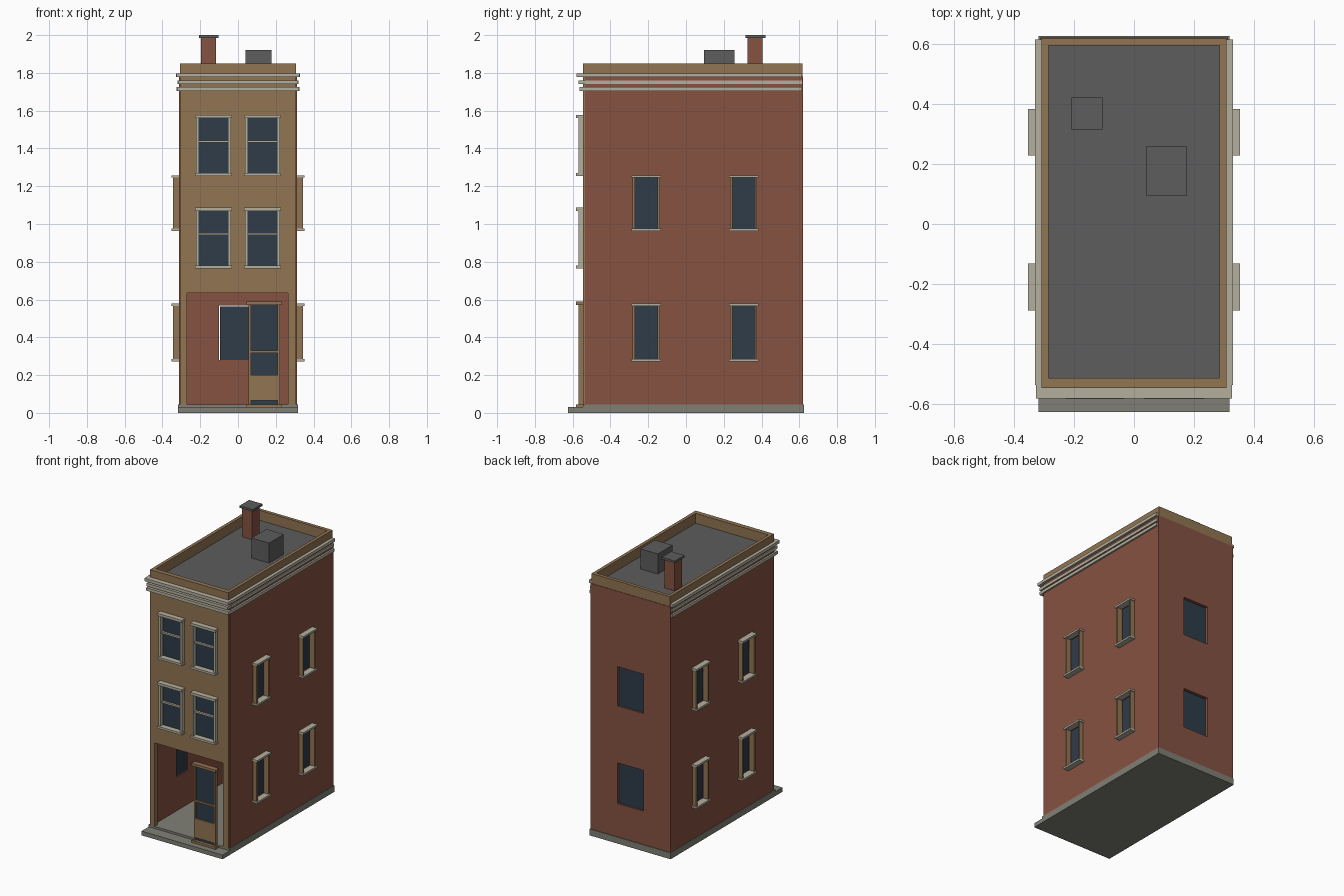
import bpy, bmesh
from mathutils import Vector

if "Cube" in bpy.data.objects:
    bpy.data.objects.remove(bpy.data.objects["Cube"], do_unlink=True)


def material(name, r, g, b):
    """Flat colour given as sRGB bytes, stored as linear."""
    lin = [((c / 255 + 0.055) / 1.055) ** 2.4 for c in (r, g, b)] + [1]
    m = bpy.data.materials.new(name)
    m.use_nodes = True
    m.diffuse_color = lin
    m.node_tree.nodes["Principled BSDF"].inputs["Base Color"].default_value = lin
    return m


BRICK = material("brick red", 134, 82, 66)
TAN = material("tan stone", 146, 117, 82)
CREAM = material("cream trim", 180, 175, 158)
GLASS = material("dark glass", 46, 60, 72)
ROOF = material("roof grey", 93, 93, 93)
CONCRETE = material("concrete", 128, 128, 118)


def finish(bm, name, mat):
    bmesh.ops.recalc_face_normals(bm, faces=bm.faces)
    mesh = bpy.data.meshes.new(name)
    bm.to_mesh(mesh)
    bm.free()
    mesh.materials.append(mat)
    ob = bpy.data.objects.new(name, mesh)
    bpy.context.collection.objects.link(ob)
    return ob


def boxes(name, mat, *extents):
    """One object made of boxes, each given as three (low, high) pairs."""
    bm = bmesh.new()
    for ext in extents:
        verts = bmesh.ops.create_cube(bm, size=1)["verts"]
        for v in verts:
            v.co = Vector([(lo + hi) / 2 + c * (hi - lo)
                           for c, (lo, hi) in zip(v.co, ext)])
    return finish(bm, name, mat)


def wall(name, mat, u_range, v_range, holes, place, thickness):
    """Flat wall with rectangular holes, thickened along a vector."""
    us = sorted({*u_range, *(u for h in holes for u in h[0])})
    vs = sorted({*v_range, *(v for h in holes for v in h[1])})
    bm = bmesh.new()
    grid = [[bm.verts.new(place(u, v)) for v in vs] for u in us]
    for i in range(len(us) - 1):
        for j in range(len(vs) - 1):
            u, v = (us[i] + us[i + 1]) / 2, (vs[j] + vs[j + 1]) / 2
            if not any(a < u < b and c < v < d for (a, b), (c, d) in holes):
                bm.faces.new((grid[i][j], grid[i + 1][j],
                              grid[i + 1][j + 1], grid[i][j + 1]))
    bmesh.ops.delete(bm, geom=[v for v in bm.verts if not v.link_faces],
                     context='VERTS')
    new = bmesh.ops.extrude_face_region(bm, geom=bm.faces[:])["geom"]
    bmesh.ops.translate(bm, vec=thickness,
                        verts=[g for g in new if isinstance(g, bmesh.types.BMVert)])
    return finish(bm, name, mat)


def around(c, half):
    return (c - half, c + half)


# Main levels and planes
FRONT, BACK = -0.545, 0.62
WALL_X = 0.313
FLOOR, ROOF_Z, TOP = 0.045, 1.78, 1.85

# Base
boxes("base_slab", CONCRETE,
      (around(0, 0.317), (-0.625, 0.625), (0, 0.03)),
      (around(0, 0.317), (FRONT, 0.625), (0.03, FLOOR)))

# Window layout
low, high = (0.285, 0.565), (0.975, 1.245)
side_ys = (-0.21, 0.305)
front_xs = (-0.13, 0.13)
front_zs = ((0.78, 1.07), (1.27, 1.56))

# Side walls with framed windows
side_holes = [(around(y, 0.06), z) for y in side_ys for z in (low, high)]
for s, side in ((1, "left"), (-1, "right")):
    def out(a, b):
        return tuple(sorted((s * a, s * b)))

    wall(side + "_wall", BRICK, (FRONT + 0.01, 0.61), (FLOOR, ROOF_Z), side_holes,
         lambda y, z: (s * WALL_X, y, z), (-s * 0.023, 0, 0))
    glass, jambs, caps = [], [], []
    for (y0, y1), (z0, z1) in side_holes:
        glass.append((out(0.298, 0.304), (y0, y1), (z0, z1)))
        jambs += [(out(0.3, 0.344), (y0 - 0.012, y0), (z0, z1)),
                  (out(0.3, 0.344), (y1, y1 + 0.012), (z0, z1))]
        cap = (y0 - 0.018, y1 + 0.018)
        caps += [(out(0.3, 0.353), cap, (z1, z1 + 0.013)),
                 (out(0.3, 0.353), cap, (z0 - 0.013, z0))]
    boxes(side + "_window_glass", GLASS, *glass)
    boxes(side + "_window_jambs", TAN, *jambs)
    boxes(side + "_window_sills_and_lintels", CREAM, *caps)

# Back wall with plain recessed windows
back_holes = [(around(0, 0.1), (z0 - 0.005, z1 + 0.003)) for z0, z1 in (low, high)]
wall("back_wall", BRICK, around(0, WALL_X), (FLOOR, ROOF_Z), back_holes,
     lambda x, z: (x, BACK, z), (0, -0.02, 0))
boxes("back_window_glass", GLASS,
      *[((x0 + 0.005, x1 - 0.002), (0.602, 0.608), (z0, z1 - 0.006))
        for (x0, x1), (z0, z1) in back_holes])

# Front wall with upper windows and the open ground floor bay
front_holes = [(around(x, 0.077), z) for x in front_xs for z in front_zs]
bay = ((-0.27, 0.265), (FLOOR, 0.635))
wall("front_wall", TAN, around(0, 0.306), (FLOOR, ROOF_Z), front_holes + [bay],
     lambda x, z: (x, FRONT, z), (0, 0.03, 0))

# Front windows
glass, frames = [], []
for (x0, x1), (z0, z1) in front_holes:
    mid = (z0 + z1) / 2 + 0.022
    glass.append(((x0, x1), (FRONT + 0.002, FRONT + 0.008), (z0, z1)))
    frames += [((x0 - 0.015, x0), (-0.57, FRONT), (z0, z1)),
               ((x1, x1 + 0.015), (-0.57, FRONT), (z0, z1)),
               ((x0, x1), (-0.56, FRONT), (mid - 0.006, mid + 0.006)),
               ((x0 - 0.02, x1 + 0.02), (-0.582, FRONT), (z1, z1 + 0.018)),
               ((x0 - 0.02, x1 + 0.02), (-0.582, FRONT), (z0 - 0.015, z0))]
boxes("front_window_glass", GLASS, *glass)
boxes("front_window_frames", CREAM, *frames)

# Entrance door standing in the bay
door_x, door_y = (0.055, 0.222), (-0.57, FRONT)
pane_x = (0.068, 0.21)
boxes("door_frame", TAN,
      ((door_x[0], pane_x[0]), door_y, (FLOOR, 0.575)),
      ((pane_x[1], door_x[1]), door_y, (FLOOR, 0.575)),
      (pane_x, door_y, (0.065, 0.2)),
      (pane_x, door_y, (0.318, 0.33)),
      ((0.045, 0.232), (-0.582, FRONT), (0.572, 0.59)),
      ((0.045, 0.232), (-0.582, FRONT), (0.03, FLOOR)))
boxes("door_glass", GLASS,
      (pane_x, (-0.56, -0.553), (0.2, 0.572)),
      (pane_x, (-0.56, -0.553), (FLOOR, 0.065)))

# Cornice bands along the front and both sides
bands = []
for z, reach_x, reach_y in ((1.705, 0.325, -0.565), (1.74, 0.32, -0.57),
                            (1.777, 0.329, -0.58)):
    zs = (z, z + 0.021)
    bands += [(around(0, reach_x - 0.003), (reach_y, FRONT + 0.015), zs),
              ((0.29, reach_x), (FRONT + 0.01, 0.613), zs),
              ((-reach_x, -0.29), (FRONT + 0.01, 0.613), zs)]
boxes("cornice_bands", CREAM, *bands)

# Parapet ring and flat roof
wall("parapet", TAN, around(0, 0.307), (FRONT, 0.617),
     [(around(0, 0.284), (-0.512, 0.593))],
     lambda x, y: (x, y, ROOF_Z - 0.01), (0, 0, TOP - ROOF_Z + 0.01))
boxes("flat_roof", ROOF, (around(0, 0.29), (-0.515, 0.6), (1.765, ROOF_Z)))

# Chimney and roof vent
boxes("chimney", BRICK, ((-0.195, -0.117), (0.325, 0.405), (ROOF_Z, 1.985)))
boxes("chimney_cap", ROOF, ((-0.207, -0.104), (0.314, 0.42), (1.985, 2.0)))
boxes("roof_vent", ROOF, ((0.04, 0.177), (0.095, 0.258), (ROOF_Z, 1.922)))
